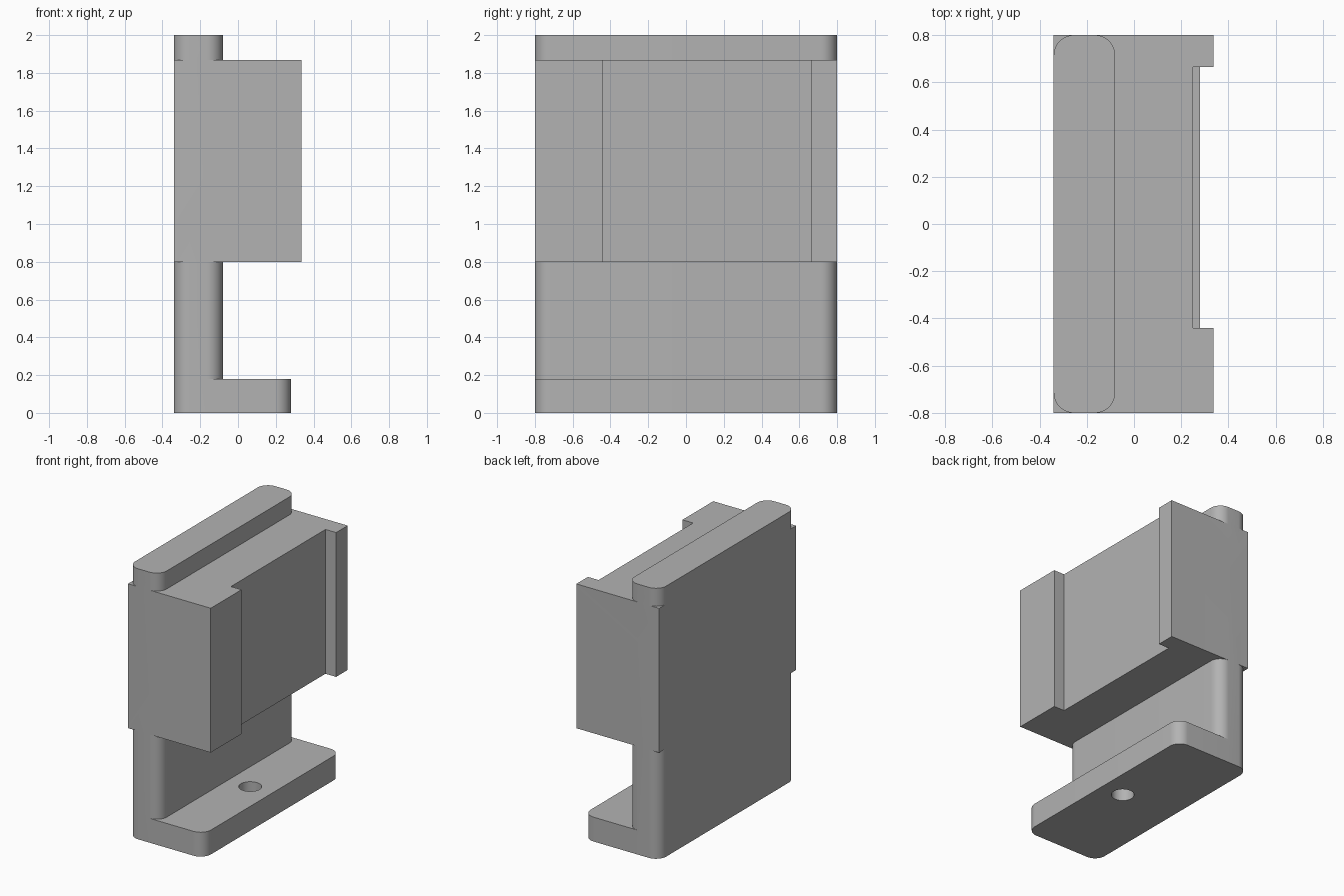
import bpy, bmesh, math

default = bpy.data.objects.get("Cube")
if default:
    bpy.data.objects.remove(default, do_unlink=True)

grey = bpy.data.materials.new("plain_grey")
grey.use_nodes = True
colour = (0.45, 0.45, 0.45, 1)
grey.diffuse_color = colour
grey.node_tree.nodes["Principled BSDF"].inputs["Base Color"].default_value = colour

BACK, HALF = -0.34, 0.8


def prism(name, outline, z0, z1):
    """Extrude a counter-clockwise outline from z0 to z1."""
    bm = bmesh.new()
    face = bm.faces.new([bm.verts.new((x, y, z0)) for x, y in outline])
    top = bmesh.ops.extrude_face_region(bm, geom=[face])["geom"]
    moved = [v for v in top if isinstance(v, bmesh.types.BMVert)]
    bmesh.ops.translate(bm, verts=moved, vec=(0, 0, z1 - z0))
    bmesh.ops.recalc_face_normals(bm, faces=bm.faces)
    mesh = bpy.data.meshes.new(name)
    bm.to_mesh(mesh)
    bm.free()
    mesh.materials.append(grey)
    obj = bpy.data.objects.new(name, mesh)
    bpy.context.collection.objects.link(obj)
    return obj


def rounded(x0, x1, r=0.085, steps=12):
    """Full-width rectangle from x0 to x1 with round corners."""
    corners = [(x1 - r, HALF - r), (x0 + r, HALF - r),
               (x0 + r, r - HALF), (x1 - r, r - HALF)]
    points = []
    for quarter, (cx, cy) in enumerate(corners):
        for i in range(steps + 1):
            a = (quarter + i / steps) * math.pi / 2
            points.append((cx + r * math.cos(a), cy + r * math.sin(a)))
    return points


def combine(target, other, operation):
    """Apply a boolean and discard the second part."""
    mod = target.modifiers.new("join", "BOOLEAN")
    mod.operation, mod.solver, mod.object = operation, "EXACT", other
    bpy.context.view_layer.objects.active = target
    bpy.ops.object.modifier_apply(modifier=mod.name)
    bpy.data.objects.remove(other, do_unlink=True)


# Upright plate, and the foot with its screw hole
bracket = prism("bracket", rounded(BACK, -0.08), 0, 2)
foot = prism("foot", rounded(BACK, 0.28), 0, 0.18)
circle = [math.tau * i / 48 for i in range(48)]
hole = prism("hole_cutter", [(0.1 + 0.077 * math.cos(a), 0.077 * math.sin(a))
                             for a in circle], -0.1, 0.3)
combine(foot, hole, "DIFFERENCE")

# Square block with a wide recess in its right side
front, recess, y0, y1 = 0.337, 0.25, -0.44, 0.665
block = prism("block", [(BACK, -HALF), (front, -HALF), (front, y0), (recess, y0),
                        (recess, y1), (front, y1), (front, HALF), (BACK, HALF)],
              0.8, 1.867)

# One solid body, smooth on the round corners only
for part in (foot, block):
    combine(bracket, part, "UNION")
bpy.ops.object.select_all(action="DESELECT")
bracket.select_set(True)
bpy.context.view_layer.objects.active = bracket
bpy.ops.object.shade_smooth_by_angle(angle=math.radians(30))
